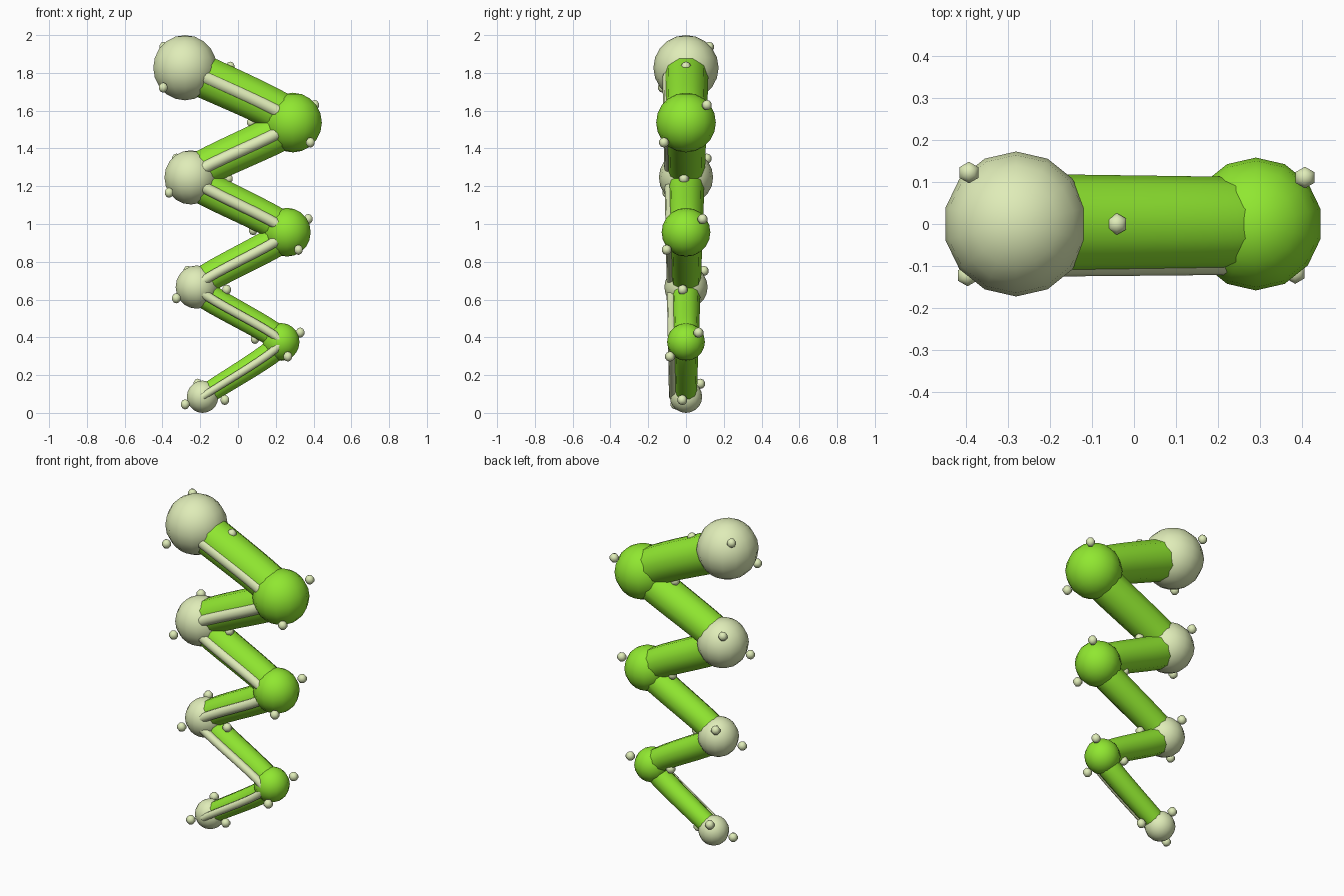
import bpy
from mathutils import Vector

if "Cube" in bpy.data.objects:
    bpy.data.objects.remove(bpy.data.objects["Cube"])


def material(name, rgb):
    m = bpy.data.materials.new(name)
    m.diffuse_color = (*rgb, 1)
    m.use_nodes = True
    m.node_tree.nodes["Principled BSDF"].inputs["Base Color"].default_value = m.diffuse_color
    return m


GREEN = material("green", (0.28, 0.80, 0.03))
CREAM = material("cream", (0.74, 0.84, 0.48))
N = 7


def node(i):
    side = 1 if i % 2 else -1
    return Vector((side * (0.2 + 0.0155 * i) + 0.0125, 0, 0.0855 + 0.2903 * i))


def ball(name, loc, r, mat, segs, rings):
    bpy.ops.mesh.primitive_uv_sphere_add(segments=segs, ring_count=rings, radius=r, location=loc)
    ob = bpy.context.object
    ob.name = name
    ob.data.materials.append(mat)
    bpy.ops.object.shade_smooth_by_angle(angle=1.05)


def zigzag_tube(name, points, radii, mat):
    # tapered tube through the points, with tight rounded turns
    cu = bpy.data.curves.new(name, 'CURVE')
    cu.dimensions = '3D'
    cu.bevel_depth = 1
    cu.bevel_resolution = 3
    cu.resolution_u = 10
    cu.use_fill_caps = True
    sp = cu.splines.new('BEZIER')
    sp.bezier_points.add(len(points) - 1)
    last = len(points) - 1
    for k, (bp, p, r) in enumerate(zip(sp.bezier_points, points, radii)):
        bp.handle_left_type = bp.handle_right_type = 'FREE'
        h = Vector((0, 0, 0.045))
        if k == 0:
            h = (points[1] - p) * 0.25
        elif k == last:
            h = (p - points[k - 1]) * 0.25
        bp.co, bp.handle_left, bp.handle_right, bp.radius = p, p - h, p + h, r
    ob = bpy.data.objects.new(name, cu)
    bpy.context.collection.objects.link(ob)
    bpy.ops.object.select_all(action='DESELECT')
    ob.select_set(True)
    bpy.context.view_layer.objects.active = ob
    bpy.ops.object.convert(target='MESH')
    ob = bpy.context.object
    ob.data.materials.clear()
    ob.data.materials.append(mat)
    bpy.ops.object.shade_smooth_by_angle(angle=1.05)


# main zigzag body and the pale stripe along its front
nodes = [node(i) for i in range(N)]
zigzag_tube("body_tube", nodes, [0.057 + 0.0105 * i for i in range(N)], GREEN)
zigzag_tube("front_stripe",
            [p + Vector((0, -0.07 - 0.003 * i, 0)) for i, p in enumerate(nodes)],
            [0.02 + 0.003 * i for i in range(N)], CREAM)

# nub directions in joint radii, drifting from the bottom joint to the top one
NUBS = [((-1.08, -0.65, -0.47), (-0.67, -0.71, -0.61)),
        ((-0.30, 0.88, 0.80), (-0.65, 0.71, 0.64)),
        ((1.38, -0.23, -0.20), (1.39, 0.0, 0.03))]

# joints with three nubs each, flipped on alternate sides
for i, p in enumerate(nodes):
    r = 0.0855 + 0.0145 * i
    ball(f"joint_{i}", p, r, GREEN if i % 2 else CREAM, 14, 10)
    for k, (a, b) in enumerate(NUBS):
        d = Vector(a).lerp(Vector(b), i / (N - 1)) * r * (-1 if i % 2 else 1)
        ball(f"nub_{i}_{k}", p + d, 0.027, CREAM, 6, 5)
